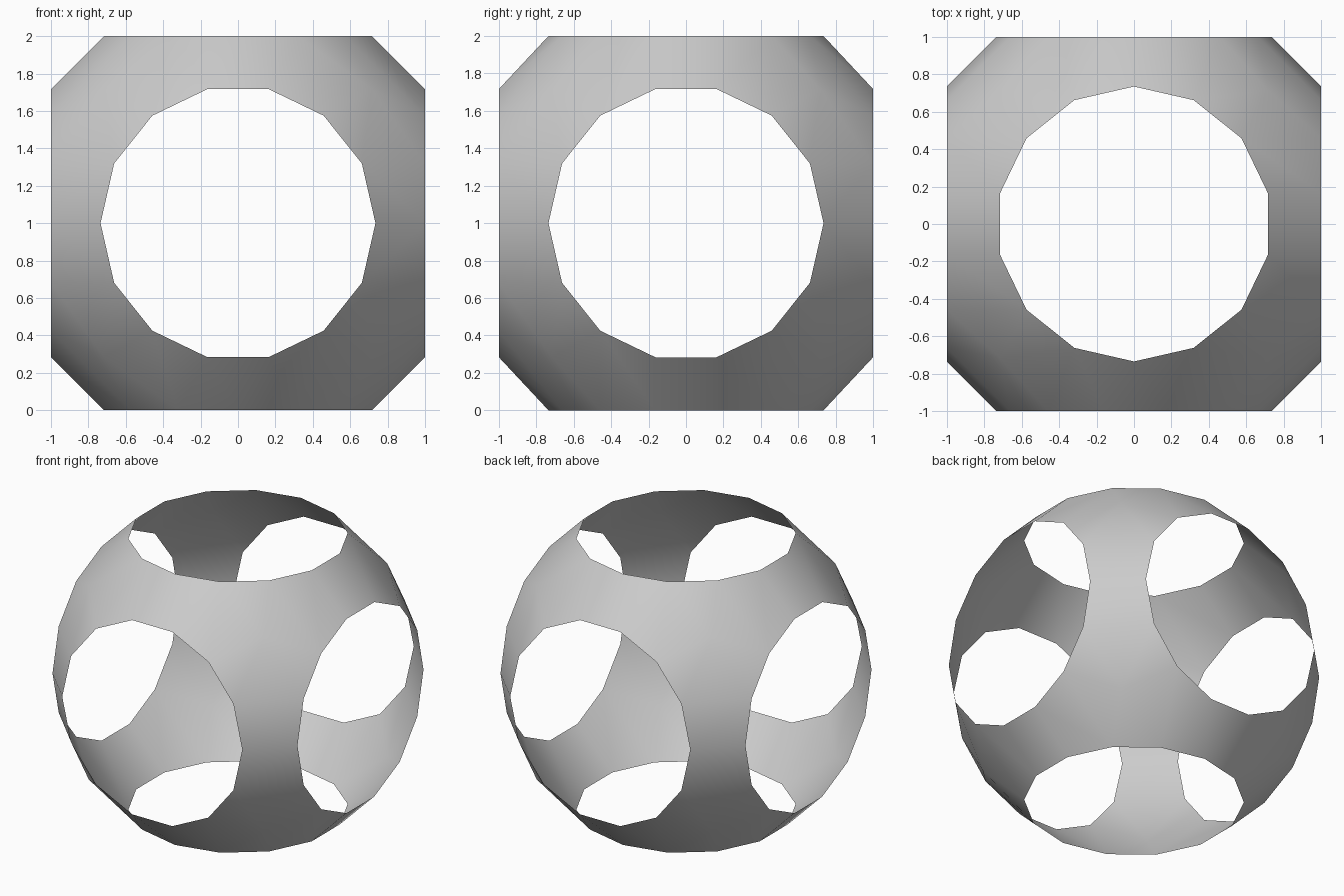
import bpy, bmesh, math
from itertools import product
from mathutils import Vector

if "Cube" in bpy.data.objects:
    bpy.data.objects.remove(bpy.data.objects["Cube"])

HOLE_R = 0.735                       # radius of each round opening
SPHERE_R = math.hypot(1, HOLE_R)     # sphere that the shell lies on
SEGS = 14
UP = Vector((0, 0, 1))

bm = bmesh.new()

# rims of the six openings, lying on the faces of a 2 unit cube
for axis, side in product(range(3), (-1, 1)):
    u, v = [i for i in range(3) if i != axis]
    if axis == 2:
        u, v = v, u
    for k in range(SEGS):
        a = 2 * math.pi * k / SEGS
        p = Vector((0, 0, 0))
        p[axis] = side
        p[u] = HOLE_R * math.cos(a)
        p[v] = HOLE_R * math.sin(a)
        bm.verts.new(p)

# centre of each of the eight three-armed corner panels
for signs in product((-1, 1), repeat=3):
    bm.verts.new(Vector(signs).normalized() * SPHERE_R)

# skin the points, then open the flat caps
bmesh.ops.convex_hull(bm, input=bm.verts[:])


def is_cap(face):
    return any(all(abs(v.co[i] - s) < 1e-4 for v in face.verts)
               for i in range(3) for s in (-1, 1))


bmesh.ops.delete(bm, geom=[f for f in bm.faces if is_cap(f)], context='FACES')
loose = [e for e in bm.edges if not e.link_faces]
bmesh.ops.delete(bm, geom=loose, context='EDGES')
bmesh.ops.recalc_face_normals(bm, faces=bm.faces[:])
for f in bm.faces:
    f.smooth = True
    if f.normal.dot(f.calc_center_median()) < 0:
        f.normal_flip()
bmesh.ops.translate(bm, verts=bm.verts[:], vec=UP)

mesh = bpy.data.meshes.new("open_sphere_shell")
bm.to_mesh(mesh)
bm.free()
bpy.context.collection.objects.link(bpy.data.objects.new("open_sphere_shell", mesh))
